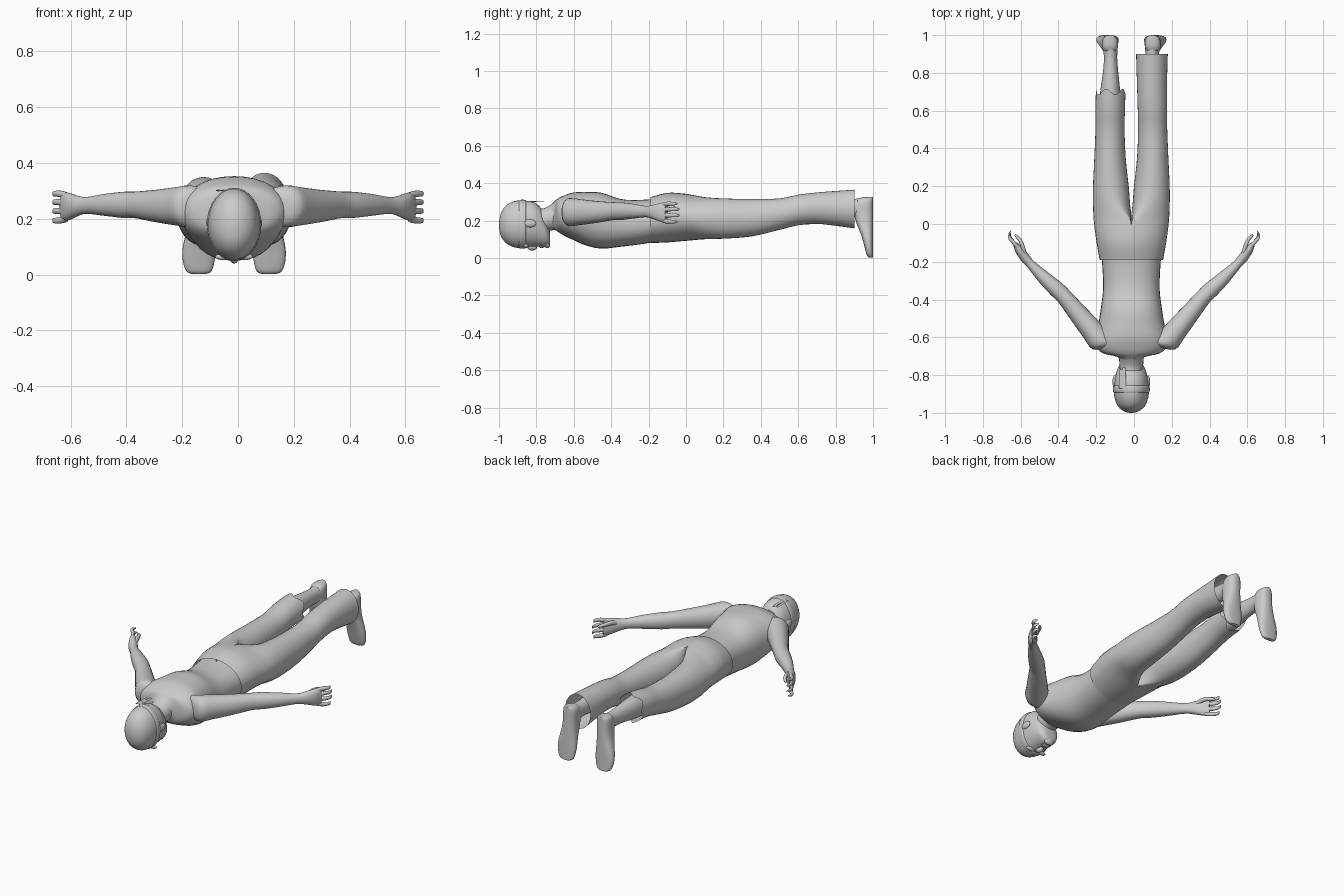
import bpy, bmesh, math
from mathutils import Vector

CX = -0.014          # body centreline
X, Y, Z = Vector((1, 0, 0)), Vector((0, 1, 0)), Vector((0, 0, 1))


def spline(rows, steps):
    """Catmull-Rom interpolation of whole rows of numbers."""
    out = []
    for i in range(len(rows) - 1):
        a, b, c, d = (rows[max(0, min(len(rows) - 1, i + k))] for k in (-1, 0, 1, 2))
        for s in range(steps):
            t = s / steps
            out.append([q + t / 2 * (r - p) + t * t * (p - 2.5 * q + 2 * r - w / 2)
                        + t ** 3 * (-p + 3 * q - 3 * r + w) / 2
                        for p, q, r, w in zip(a, b, c, d)])
    return out + [list(rows[-1])]


def skin(name, rings, caps=(True, True)):
    bm = bmesh.new()
    vs = [[bm.verts.new(p) for p in r] for r in rings]
    n = len(vs[0])
    for a, b in zip(vs, vs[1:]):
        for i in range(n):
            bm.faces.new((a[i], a[(i + 1) % n], b[(i + 1) % n], b[i]))
    if caps[0]:
        bm.faces.new(vs[0])
    if caps[1]:
        bm.faces.new(vs[-1])
    bmesh.ops.recalc_face_normals(bm, faces=bm.faces)
    me = bpy.data.meshes.new(name)
    bm.to_mesh(me)
    bm.free()
    ob = bpy.data.objects.new(name, me)
    bpy.context.collection.objects.link(ob)
    bpy.ops.object.select_all(action='DESELECT')
    ob.select_set(True)
    bpy.context.view_layer.objects.active = ob
    bpy.ops.object.shade_smooth_by_angle(angle=math.radians(50))
    return ob


def loft(name, rows, u, v, n=24, steps=3, caps=(True, True), power=1.0):
    """rows: centre x, y, z and the two radii along u and v."""
    def c(t):
        return math.copysign(abs(t) ** power, t)
    rings = []
    for x, y, z, ru, rv in spline(rows, steps):
        rings.append([Vector((x, y, z)) + u * ru * c(math.cos(2 * math.pi * i / n))
                      + v * rv * c(math.sin(2 * math.pi * i / n)) for i in range(n)])
    return skin(name, rings, caps)


def along_y(rows, x=CX):
    """(y, half width, z low, z high) to loft rows."""
    return [(x, y, (lo + hi) / 2, w, (hi - lo) / 2) for y, w, lo, hi in rows]


# torso with neck base
loft("torso", along_y([
    (-.74, .055, .15, .265), (-.705, .07, .15, .30), (-.685, .15, .14, .318),
    (-.65, .185, .118, .335), (-.6, .19, .095, .35), (-.53, .175, .065, .353),
    (-.45, .162, .05, .348), (-.35, .15, .06, .315), (-.25, .152, .072, .31),
    (-.14, .16, .09, .318)]), X, Z, 32, power=.9)
loft("neck", along_y([(-.82, .06, .13, .27), (-.76, .062, .14, .265),
                      (-.70, .068, .15, .30), (-.66, .09, .15, .32)]), X, Z)

# head, bandana cap and its band
skull = [(-1, .004, .172, .18), (-.992, .035, .125, .228), (-.965, .068, .085, .275),
         (-.92, .086, .06, .3), (-.87, .092, .055, .306), (-.82, .088, .06, .3),
         (-.78, .078, .06, .272), (-.75, .064, .06, .215), (-.733, .045, .068, .165),
         (-.728, .025, .08, .14)]
loft("head", along_y(skull), X, Z, 32)
cap = [(y, w + .003, lo - .003, hi + .003) for y, w, lo, hi in skull[:5]]
loft("bandana", along_y(cap), X, Z, 32)
loft("bandana_band", along_y([(-.892, .092, .053, .308), (-.886, .097, .05, .311),
                              (-.862, .097, .05, .311), (-.856, .092, .053, .308)]), X, Z, 32)
for i, x in enumerate((-.07, -.052)):
    loft("bandana_tail", [(x, -.87, .303, .009, .002), (x, -.77 + .01 * i, .3, .008, .002)],
         X, Z, 4, 1)


def ball(name, loc, size):
    x, y, z = loc
    sx, sy, sz = size
    rows = []
    for k in range(9):
        a = math.pi * (k + .15) / 8.3
        rows.append((x, y - sy * math.cos(a), z, sx * math.sin(a), sz * math.sin(a)))
    return loft(name, rows, X, Z, 16, 1)


# face details
ball("nose", (CX, -.822, .058), (.016, .026, .018))
ball("lips", (CX, -.772, .06), (.026, .013, .007))
ball("chin", (CX, -.742, .072), (.032, .016, .02))
for s in (-1, 1):
    ball("brow", (CX + s * .036, -.855, .064), (.032, .012, .012))
    ball("ear", (CX + s * .088, -.835, .185), (.012, .034, .022))

# trouser legs: y, inner, outer, z low, z high, share of half-pelvis shape
LEG = [(-.19, 0, .168, .08, .325, 1), (-.1, 0, .184, .083, .348, 1),
       (-.02, 0, .195, .09, .345, 1), (.03, 0, .2, .094, .338, .9),
       (.1, .008, .203, .1, .325, .25), (.2, .014, .203, .103, .318, 0),
       (.35, .03, .196, .115, .315, 0), (.5, .036, .19, .15, .318, 0),
       (.6, .034, .19, .175, .338, 0), (.7, .031, .188, .182, .35, 0)]


def trouser(name, side, rows, jag):
    n, rings = 32, []
    rows = spline(rows, 3)
    for k, (y, a0, a1, lo, hi, w) in enumerate(rows):
        ring = []
        for i in range(n):
            t = 2 * math.pi * i / n
            c, s = math.cos(t), math.sin(t)
            x = (1 - w) * ((a0 + a1) / 2 + (a1 - a0) / 2 * c) + w * a1 * max(c, 0)
            dy = jag * math.cos(5 * t) if k == len(rows) - 1 else 0
            ring.append((CX + side * x, y + dy, (lo + hi) / 2 + (hi - lo) / 2 * s))
        rings.append(ring)
    skin(name, rings, (False, False))


trouser("long_trouser_leg", 1, LEG + [(.8, .028, .19, .172, .358, 0),
                                      (.9, .025, .193, .158, .365, 0)], 0)
trouser("torn_trouser_leg", -1, LEG, .016)

# calves and feet
for s in (-1, 1):
    def fx(a):
        return CX + s * a
    loft("calf", [(fx(.112), .58, .262, .06, .07), (fx(.112), .7, .265, .053, .065),
                  (fx(.11), .8, .268, .041, .053), (fx(.11), .88, .268, .035, .047),
                  (fx(.112), .94, .265, .04, .054), (fx(.115), .97, .262, .04, .055)], X, Z)
    loft("foot", [(fx(a), (y0 + 1) / 2, z, w, (1 - y0) / 2) for z, a, w, y0 in (
        (.002, .125, .025, .978), (.012, .126, .045, .968), (.045, .127, .056, .958),
        (.09, .126, .059, .946), (.14, .122, .053, .93), (.19, .117, .046, .91),
        (.24, .114, .043, .9), (.29, .113, .042, .905), (.315, .113, .034, .92),
        (.325, .113, .015, .945))], X, Y, power=.8)

# arms and hands
for s in (-1, 1):
    u = Vector((.76 * s, -.65, 0))
    loft("arm", [(s * x, *r) for x, *r in (
        (.11, -.63, .245, .04, .06), (.17, -.622, .245, .064, .075),
        (.22, -.565, .245, .06, .069), (.295, -.475, .246, .051, .058),
        (.365, -.39, .25, .043, .048), (.41, -.345, .25, .043, .047),
        (.48, -.28, .25, .035, .039), (.545, -.215, .248, .024, .03),
        (.58, -.175, .246, .026, .038), (.61, -.135, .244, .022, .05),
        (.63, -.105, .243, .012, .048))], u, Z, power=.95)
    for k, z in enumerate((.2, .23, .258, .284)):
        e = .012 if k in (0, 3) else 0
        d = (k - 1.5) * .004
        loft("finger", [(s * x, *r) for x, *r in (
            (.615, -.125, z, .01, .012), (.64, -.095, z + d, .01, .012),
            (.657, -.07 - e / 2, z + d, .009, .01),
            (.659, -.048 - e, z + d, .008, .009),
            (.654, -.036 - e, z + d, .004, .004))], u, Z, 10, 2)
    loft("thumb", [(s * x, *r) for x, *r in (
        (.575, -.17, .262, .012, .014), (.588, -.125, .274, .012, .013),
        (.602, -.088, .274, .01, .011), (.622, -.064, .268, .008, .009),
        (.63, -.056, .265, .004, .004))], u, Z, 10, 2)
